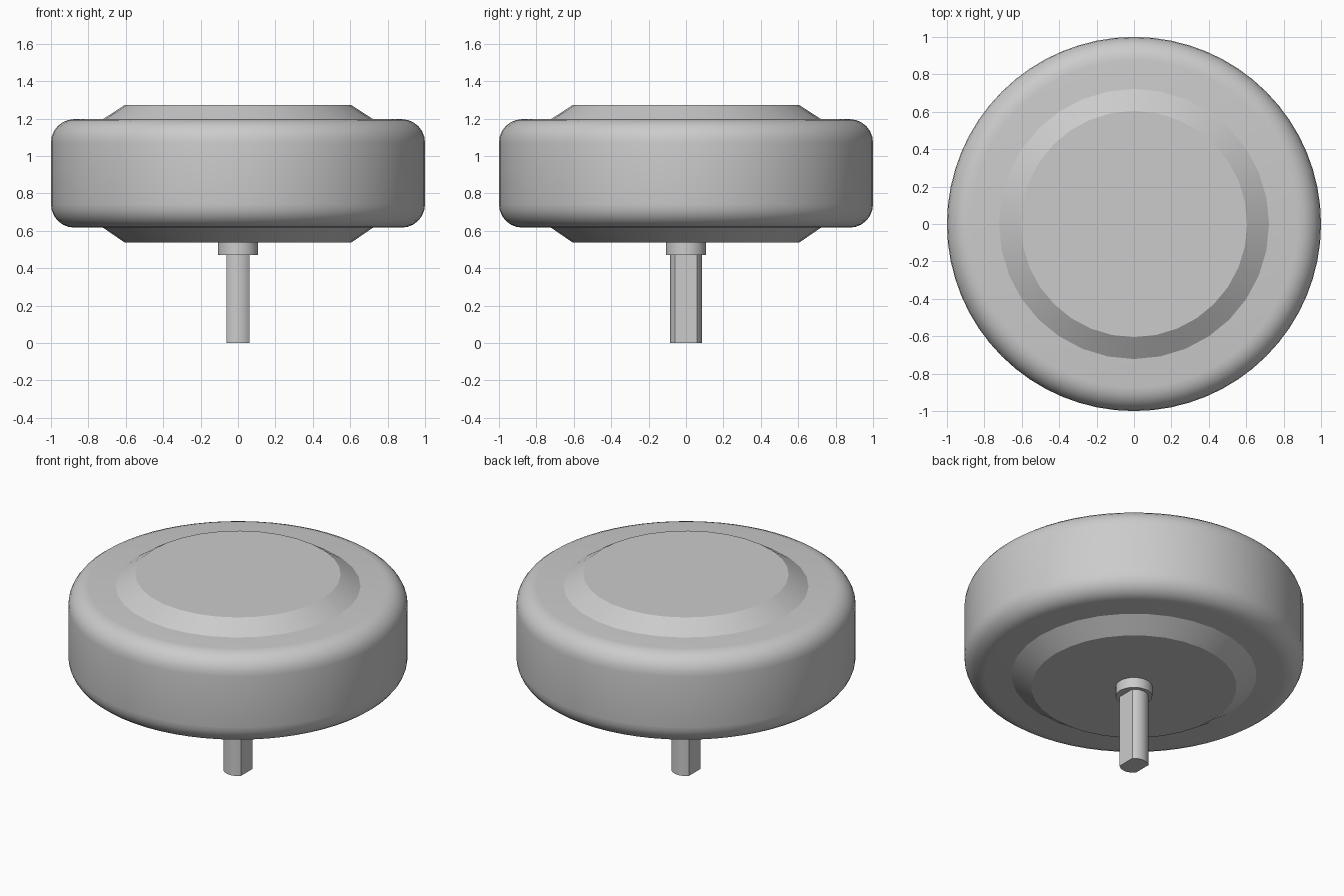
import bpy, bmesh, math

cube = bpy.data.objects.get("Cube")
if cube:
    bpy.data.objects.remove(cube, do_unlink=True)

grey = bpy.data.materials.new("plain grey")
grey.use_nodes = True
grey.diffuse_color = (0.6, 0.6, 0.6, 1)
grey.node_tree.nodes["Principled BSDF"].inputs["Base Color"].default_value = (0.6, 0.6, 0.6, 1)


def finish(name, bm):
    bmesh.ops.recalc_face_normals(bm, faces=bm.faces)
    mesh = bpy.data.meshes.new(name)
    bm.to_mesh(mesh)
    bm.free()
    obj = bpy.data.objects.new(name, mesh)
    bpy.context.collection.objects.link(obj)
    mesh.materials.append(grey)
    bpy.ops.object.select_all(action="DESELECT")
    obj.select_set(True)
    bpy.context.view_layer.objects.active = obj
    bpy.ops.object.shade_smooth_by_angle(angle=math.radians(28))
    return obj


def stack(name, sections):
    """Skin a list of (outline, height) sections and cap both ends."""
    bm = bmesh.new()
    rings = [[bm.verts.new((x, y, z)) for x, y in outline] for outline, z in sections]
    n = len(rings[0])
    for low, high in zip(rings, rings[1:]):
        for i in range(n):
            j = (i + 1) % n
            bm.faces.new((low[i], low[j], high[j], high[i]))
    bm.faces.new(rings[0])
    bm.faces.new(rings[-1])
    return finish(name, bm)


def circle(radius, sides):
    return [(radius * math.cos(math.tau * i / sides), radius * math.sin(math.tau * i / sides))
            for i in range(sides)]


# Rounded drum casing
bottom, top, fillet, steps = 0.617, 1.197, 0.125, 6
profile = []
for centre, start in ((bottom + fillet, -90), (top - fillet, 0)):
    for k in range(steps + 1):
        a = math.radians(start + 90 * k / steps)
        profile.append((1 - fillet + fillet * math.cos(a), centre + fillet * math.sin(a)))
stack("casing", [(circle(r, 64), z) for r, z in profile])

# Bevelled end covers
rim, face = circle(0.725, 32), circle(0.605, 32)
stack("top_cover", [(rim, top - 0.002), (face, 1.273)])
stack("bottom_cover", [(face, 0.537), (rim, bottom + 0.002)])

# Shaft collar
collar = circle(0.108, 32)
stack("shaft_collar", [(collar, 0.47), (collar, 0.54)])

# Shaft with two flats facing sideways
radius, flat = 0.085, 0.062
half = math.acos(flat / radius)
outline = []
for side in (0, math.pi):
    for k in range(9):
        a = side + half + (math.pi - 2 * half) * k / 8
        outline.append((radius * math.cos(a), radius * math.sin(a)))
stack("shaft", [(outline, 0), (outline, 0.48)])
